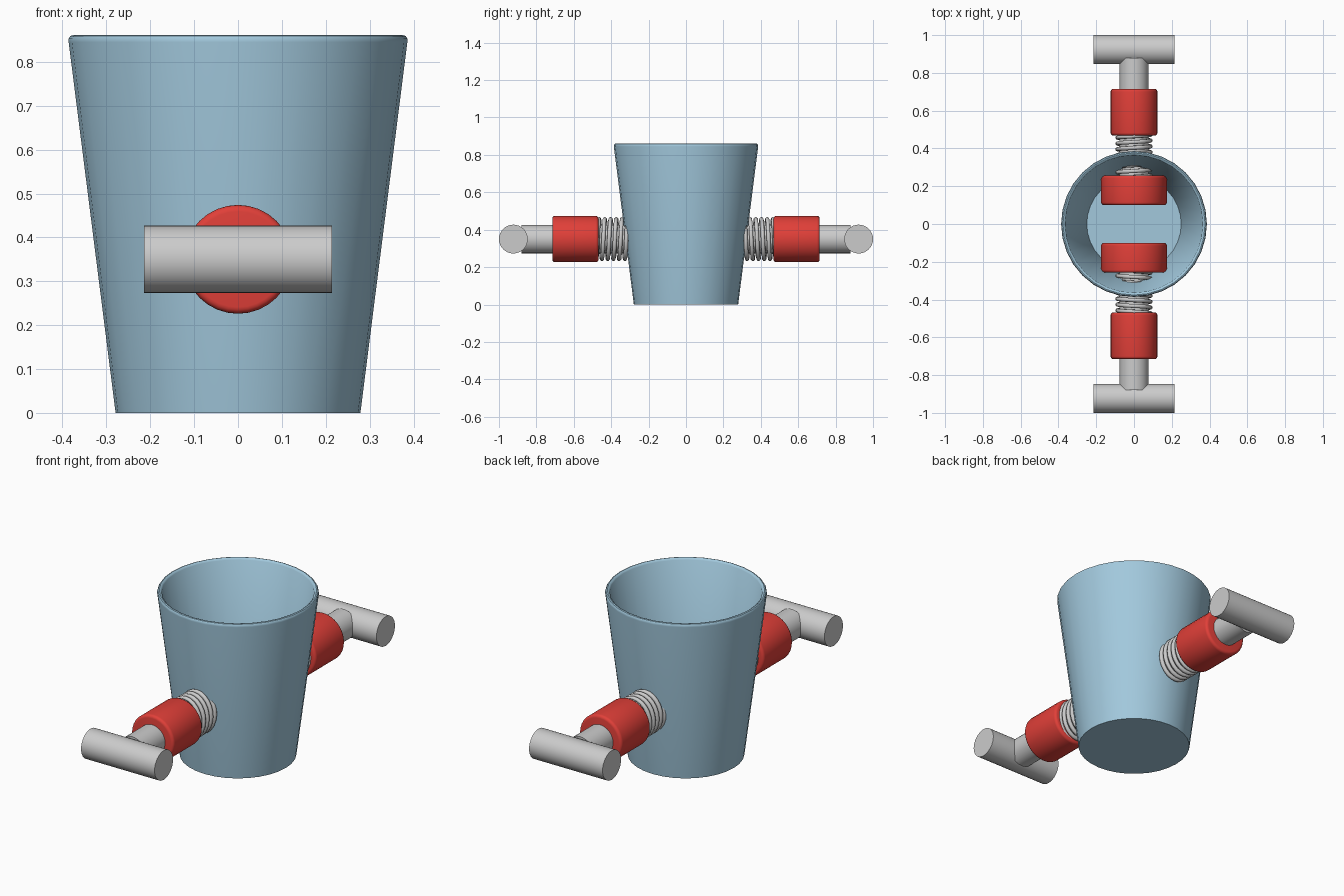
import bpy, bmesh
from math import pi, cos, sin, radians
from mathutils import Matrix

if "Cube" in bpy.data.objects:
    bpy.data.objects.remove(bpy.data.objects["Cube"])

Z = 0.35  # height of the handle axis


def material(name, rgb):
    m = bpy.data.materials.new(name)
    m.diffuse_color = (*rgb, 1)
    m.use_nodes = True
    m.node_tree.nodes["Principled BSDF"].inputs["Base Color"].default_value = m.diffuse_color
    return m


blue = material("blue", (0.36, 0.58, 0.72))
red = material("red", (0.75, 0.05, 0.04))


def mirror_y(ob):
    mod = ob.modifiers.new("mirror", 'MIRROR')
    mod.use_axis = (False, True, False)


def lathe(name, profile, matrix=Matrix(), mat=None, mirrored=False, segs=32):
    """Revolve (radius, height) points about z, then place with matrix."""
    bm = bmesh.new()
    vs = [bm.verts.new((r, 0, h)) for r, h in profile]
    es = [bm.edges.new(p) for p in zip(vs, vs[1:])]
    bmesh.ops.spin(bm, geom=vs + es, cent=(0, 0, 0), axis=(0, 0, 1),
                   angle=2 * pi, steps=segs, use_merge=True)
    bmesh.ops.remove_doubles(bm, verts=bm.verts, dist=1e-5)
    bmesh.ops.recalc_face_normals(bm, faces=bm.faces)
    bm.transform(matrix)
    me = bpy.data.meshes.new(name)
    bm.to_mesh(me)
    bm.free()
    me.shade_smooth()
    me.set_sharp_from_angle(angle=radians(35))
    if mat:
        me.materials.append(mat)
    ob = bpy.data.objects.new(name, me)
    bpy.context.collection.objects.link(ob)
    if mirrored:
        mirror_y(ob)
    return ob


def rod(r, a, b, bevel=0.0):
    """Profile of a closed cylinder with optional rounded rims."""
    if not bevel:
        return [(0, a), (r, a), (r, b), (0, b)]
    arc = [(bevel * sin(t * pi / 8), bevel * cos(t * pi / 8)) for t in range(5)]
    low = [(r - bevel + s, a + bevel - c) for s, c in arc]
    high = [(r - bevel + s, b - bevel + c) for s, c in reversed(arc)]
    return [(0, a)] + low + high + [(0, b)]


# Tapered hollow cup with rounded rim
lathe("cup", [(0, 0), (0.279, 0), (0.386, 0.845), (0.386, 0.853), (0.382, 0.859),
              (0.376, 0.861), (0.370, 0.859), (0.364, 0.852), (0.25, 0.03), (0, 0.03)],
      mat=blue)

# Handle parts along y, mirrored front to back
along_y = Matrix.Translation((0, 0, Z)) @ Matrix.Rotation(pi / 2, 4, 'X')
lathe("plunger_pad", rod(0.174, 0.10, 0.258, 0.015), along_y, red, True)
lathe("collar", rod(0.124, 0.468, 0.715, 0.015), along_y, red, True)
lathe("handle_stem", rod(0.076, 0.2, 0.88), along_y, None, True)

# Crossbar grips along x
along_x = Matrix.Translation((0, -0.923, Z)) @ Matrix.Rotation(pi / 2, 4, 'Y')
lathe("handle_grip", rod(0.077, -0.214, 0.214), along_x, None, True)

# Coil springs around the stems
cu = bpy.data.curves.new("spring", 'CURVE')
cu.dimensions = '3D'
cu.bevel_depth = 0.011
cu.bevel_resolution = 2
cu.use_fill_caps = True
turns, steps = 7.5, 24
n = int(turns * steps)
sp = cu.splines.new('POLY')
sp.points.add(n)
for i, p in enumerate(sp.points):
    a = 2 * pi * i / steps
    p.co = (0.088 * sin(a), -0.25 - 0.23 * i / n, Z + 0.107 * cos(a), 1)
sp.use_smooth = True
spring = bpy.data.objects.new("spring", cu)
bpy.context.collection.objects.link(spring)
mirror_y(spring)
